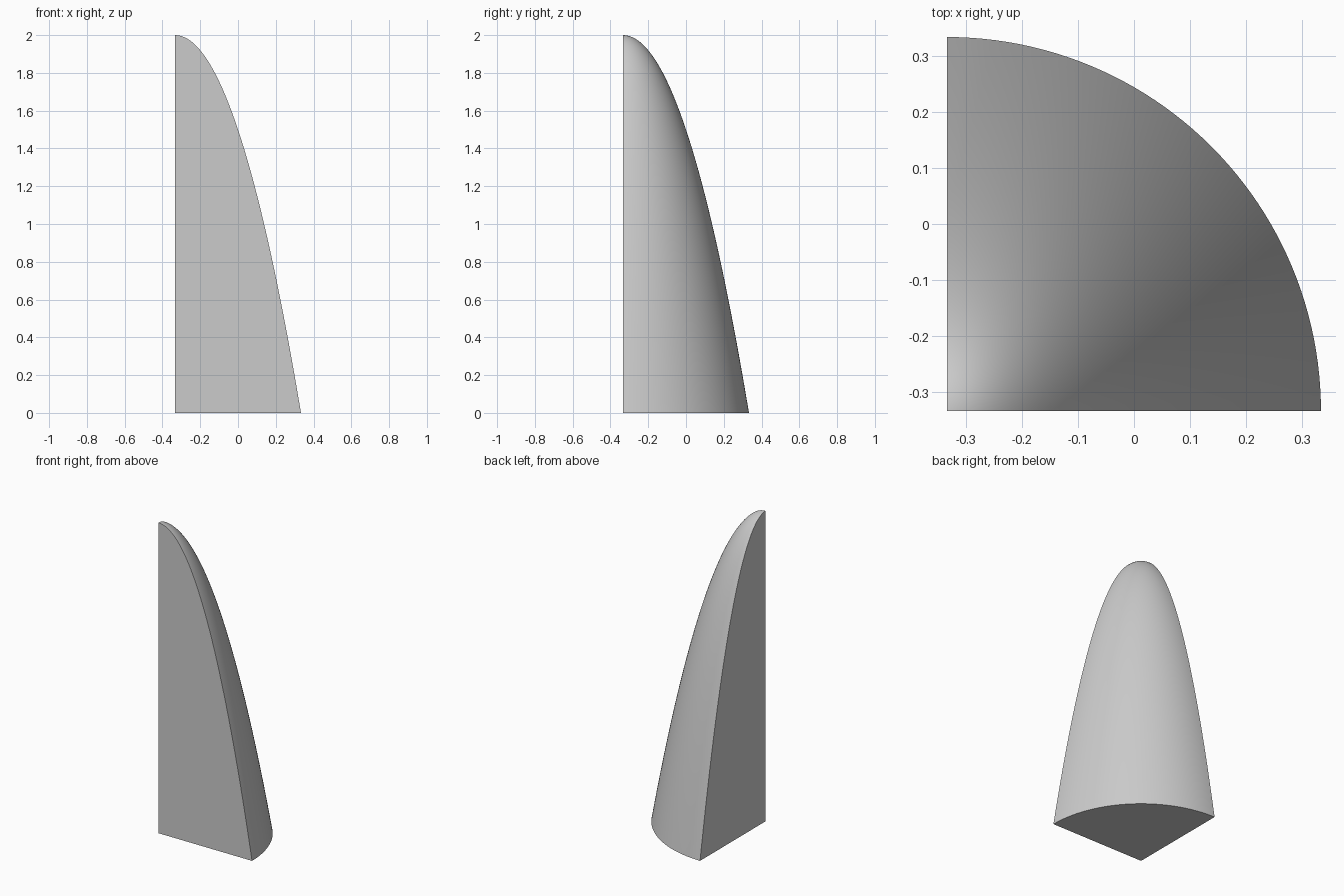
import bpy
import bmesh
import math

RADIUS = 2 / 3
HEIGHT = 2.0
RINGS = 40
SEGMENTS = 48

if "Cube" in bpy.data.objects:
    bpy.data.objects.remove(bpy.data.objects["Cube"])

# Plain grey finish
grey = bpy.data.materials.new("light_grey")
grey.use_nodes = True
colour = (0.6, 0.6, 0.6, 1)
grey.diffuse_color = colour
grey.node_tree.nodes["Principled BSDF"].inputs["Base Color"].default_value = colour

# Parabolic profile, from the base centre out to the rim and up to the tip
bm = bmesh.new()
radii = [RADIUS * i / RINGS for i in range(RINGS, -1, -1)]
profile = [(0, 0, 0)] + [(r, 0, HEIGHT * (1 - (r / RADIUS) ** 2)) for r in radii]
verts = [bm.verts.new(p) for p in profile]
edges = [bm.edges.new(pair) for pair in zip(verts, verts[1:])]

# Quarter turn makes the curved side and the base
bmesh.ops.spin(bm, geom=verts + edges, cent=(0, 0, 0), axis=(0, 0, 1),
               angle=math.pi / 2, steps=SEGMENTS)
bmesh.ops.remove_doubles(bm, verts=bm.verts, dist=1e-5)

# Flat cut faces on the two straight sides
for axis in (0, 1):
    loop = [v for v in bm.verts if abs(v.co[axis]) < 1e-5]
    loop.sort(key=lambda v: (round(v.co.z, 5), v.co.xy.length))
    bm.faces.new(loop)
bmesh.ops.recalc_face_normals(bm, faces=bm.faces)
bmesh.ops.translate(bm, verts=bm.verts, vec=(-RADIUS / 2, -RADIUS / 2, 0))

mesh = bpy.data.meshes.new("quarter_paraboloid")
bm.to_mesh(mesh)
bm.free()
mesh.materials.append(grey)
body = bpy.data.objects.new("quarter_paraboloid", mesh)
bpy.context.collection.objects.link(body)

# Smooth curve with crisp borders
bpy.ops.object.select_all(action="DESELECT")
body.select_set(True)
bpy.context.view_layer.objects.active = body
bpy.ops.object.shade_smooth_by_angle(angle=math.radians(30))
